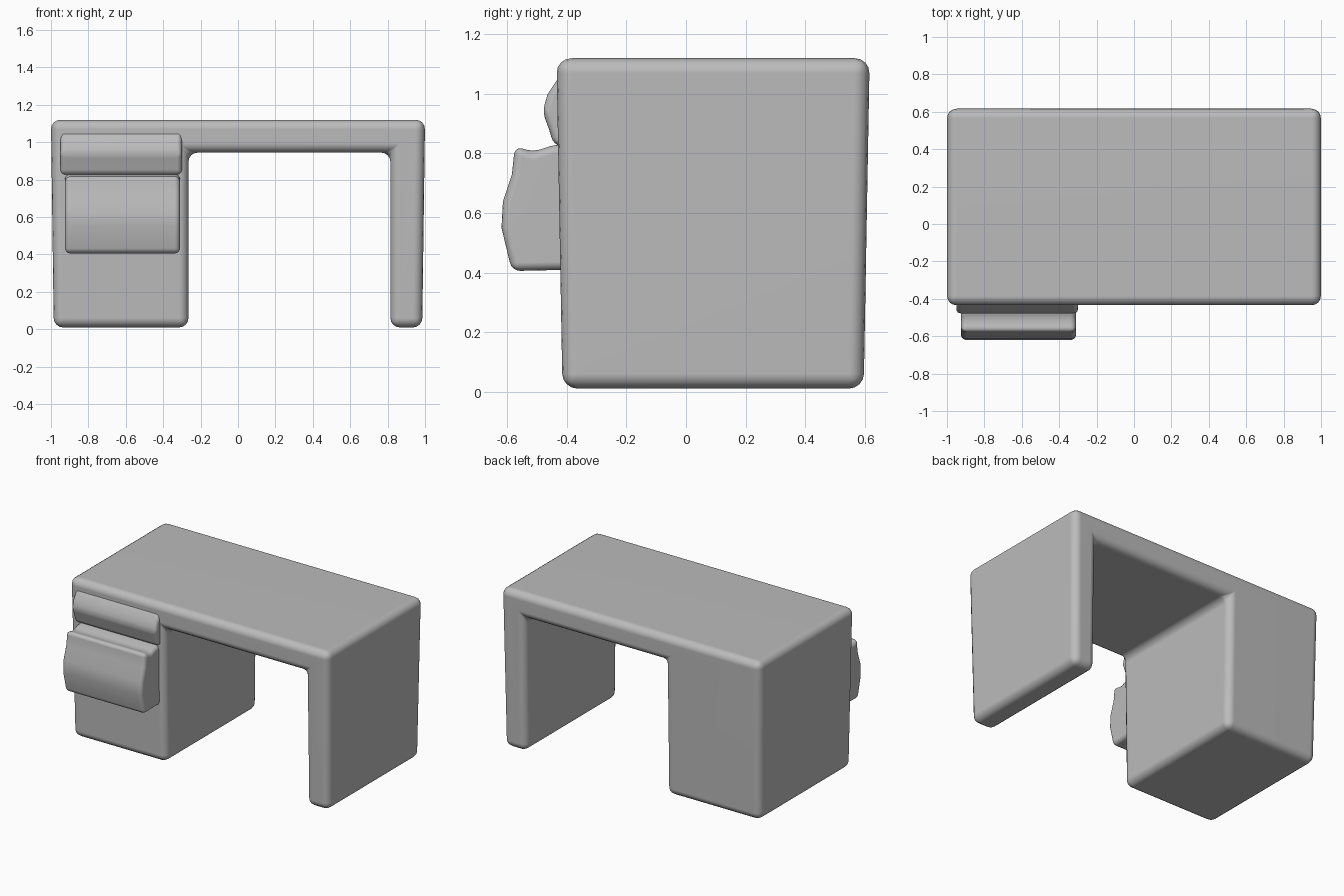
import bpy
import bmesh
import math

cube = bpy.data.objects.get("Cube")
if cube:
    bpy.data.objects.remove(cube, do_unlink=True)

# One plain clay grey for everything
grey = bpy.data.materials.new("clay grey")
grey.use_nodes = True
COLOUR = (0.5, 0.5, 0.5, 1)
grey.diffuse_color = COLOUR
grey.node_tree.nodes["Principled BSDF"].inputs["Base Color"].default_value = COLOUR


def extruded(name, profile, place, start, end, bevel):
    """Extrude a closed profile from start to end and round its edges."""
    bm = bmesh.new()
    rings = [[bm.verts.new(place(a, b, depth)) for a, b in profile]
             for depth in (start, end)]
    for ring in rings:
        bm.faces.new(ring)
    count = len(profile)
    for i in range(count):
        j = (i + 1) % count
        bm.faces.new((rings[0][i], rings[0][j], rings[1][j], rings[1][i]))
    bmesh.ops.recalc_face_normals(bm, faces=bm.faces)
    mesh = bpy.data.meshes.new(name)
    bm.to_mesh(mesh)
    bm.free()
    mesh.materials.append(grey)
    obj = bpy.data.objects.new(name, mesh)
    bpy.context.collection.objects.link(obj)

    bpy.ops.object.select_all(action="DESELECT")
    obj.select_set(True)
    bpy.context.view_layer.objects.active = obj
    bpy.ops.object.shade_smooth()
    soft = obj.modifiers.new("soft edges", "BEVEL")
    soft.width = bevel
    soft.segments = 4
    soft.limit_method = "ANGLE"
    soft.angle_limit = math.radians(30)
    normals = obj.modifiers.new("even shading", "WEIGHTED_NORMAL")
    normals.keep_sharp = True
    return obj


# Desk body: top, wide pedestal and side panel as one shell
body = extruded(
    "desk_body",
    [(-0.985, 0.01), (-0.265, 0.01), (-0.265, 0.945), (0.815, 0.945),
     (0.815, 0.01), (0.985, 0.01), (1, 1.12), (-1, 1.12)],
    lambda x, z, y: (x, y, z), -0.415, 0.597, 0.05)

# The body widens slightly toward the top, front and back
for v in body.data.vertices:
    v.co.y += math.copysign(0.018 * v.co.z, v.co.y)

# Open drawer with a bulging front and a shallow sag in its top
drawer = extruded(
    "open_drawer",
    [(-0.36, 0.41), (-0.585, 0.405), (-0.62, 0.55), (-0.615, 0.64),
     (-0.585, 0.73), (-0.575, 0.825), (-0.515, 0.805), (-0.455, 0.825),
     (-0.36, 0.84)],
    lambda y, z, x: (x, y, z), -0.925, -0.31, 0.028)

# Rounded drawer front above it, blending into the pedestal
upper = extruded(
    "upper_drawer_front",
    [(-0.36, 0.81), (-0.445, 0.83), (-0.46, 0.88), (-0.482, 0.94),
     (-0.465, 1.0), (-0.425, 1.06), (-0.36, 1.09)],
    lambda y, z, x: (x, y, z), -0.95, -0.3, 0.025)
